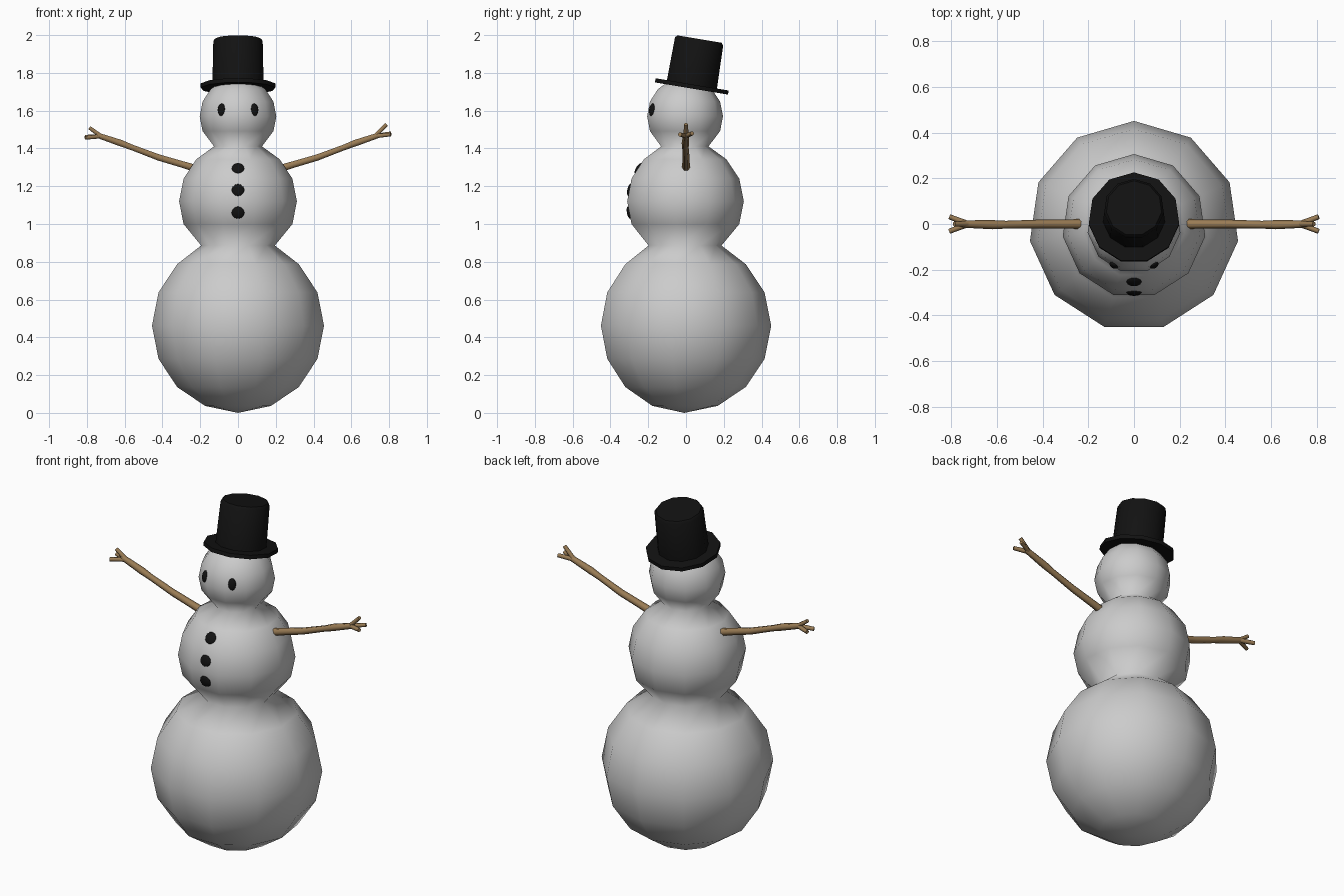
import bpy, bmesh
from math import sin, cos, pi, radians
from mathutils import Vector

if "Cube" in bpy.data.objects:
    bpy.data.objects.remove(bpy.data.objects["Cube"])


def material(name, rgb):
    m = bpy.data.materials.new(name)
    m.diffuse_color = (*rgb, 1)
    m.use_nodes = True
    m.node_tree.nodes["Principled BSDF"].inputs["Base Color"].default_value = m.diffuse_color
    return m


black = material("coal_black", (0.006, 0.006, 0.006))
brown = material("wood_brown", (0.32, 0.20, 0.09))


def add_mesh(name, bm, mat=None, sharp=pi):
    me = bpy.data.meshes.new(name)
    bm.to_mesh(me)
    bm.free()
    me.shade_smooth()
    me.set_sharp_from_angle(angle=sharp)
    if mat:
        me.materials.append(mat)
    ob = bpy.data.objects.new(name, me)
    bpy.context.collection.objects.link(ob)
    return ob


def lathe(name, profile, mat=None, sharp=pi, sides=11):
    """Revolve (radius, z) points around z, first vertex on +y."""
    bm = bmesh.new()
    vs = [bm.verts.new((0, r, z)) for r, z in profile]
    es = [bm.edges.new(p) for p in zip(vs, vs[1:])]
    bmesh.ops.spin(bm, geom=vs + es, cent=(0, 0, 0), axis=(0, 0, 1),
                   angle=2 * pi, steps=sides, use_merge=True)
    bmesh.ops.remove_doubles(bm, verts=bm.verts, dist=1e-5)
    bmesh.ops.recalc_face_normals(bm, faces=bm.faces)
    return add_mesh(name, bm, mat, sharp)


def ball(radius, z, first, last):
    """Points of a sphere profile, in eighths of a half circle."""
    return [(radius * sin(pi * i / 8), z - radius * cos(pi * i / 8))
            for i in range(first, last + 1)]


# three snowballs welded at the necks
profile = (ball(0.46, 0.462, 0, 6) + [(0.197, 0.886)]
           + ball(0.315, 1.12, 3, 6) + [(0.128, 1.411)]
           + ball(0.205, 1.57, 3, 8))
profile[0], profile[-1] = (0, 0.0), (0, 1.775)
body = lathe("snow_body", profile)
body.location.y = -0.009

# tilted top hat
hat = lathe("top_hat", [(0, 0), (0.2, 0), (0.2, 0.022), (0.137, 0.022),
                        (0.132, 0.252), (0.122, 0.265), (0, 0.265)],
            black, radians(40))
hat.location = (0, 0.025, 1.718)
hat.rotation_euler.x = radians(-9.5)


# coal eyes and buttons: flattened balls facing outward
def coal(name, loc, size, normal):
    bm = bmesh.new()
    bmesh.ops.create_uvsphere(bm, u_segments=12, v_segments=8, radius=1)
    ob = add_mesh(name, bm, black)
    ob.location, ob.scale = loc, size
    ob.rotation_euler = Vector(normal).to_track_quat('Z', 'Y').to_euler()


for side, s in (("left", -1), ("right", 1)):
    coal(side + "_eye", (s * 0.088, -0.18, 1.605), (0.021, 0.034, 0.013),
         (s * 0.45, -0.87, 0.15))
for i, (y, z, up) in enumerate([(-0.252, 1.295, 0.65), (-0.299, 1.18, 0.2),
                                (-0.301, 1.06, -0.2)]):
    coal(f"button_{i + 1}", (0, y, z), (0.034, 0.033, 0.012), (0, -1, up))


# stick arms with three twig fingers
def stick(name, paths):
    cu = bpy.data.curves.new(name, 'CURVE')
    cu.dimensions = '3D'
    cu.bevel_depth, cu.bevel_resolution, cu.use_fill_caps = 1, 1, True
    for path in paths:
        sp = cu.splines.new('POLY')
        sp.points.add(len(path) - 1)
        for p, (x, y, z, r) in zip(sp.points, path):
            p.co, p.radius = (x, y, z, 1), r
    cu.materials.append(brown)
    tmp = bpy.data.objects.new(name + "_curve", cu)
    me = bpy.data.meshes.new_from_object(tmp)
    bpy.data.objects.remove(tmp)
    bm = bmesh.new()
    bm.from_mesh(me)
    ob = add_mesh(name, bm, brown, radians(65))
    return ob


for side, s, drop in (("left", -1, 0.018), ("right", 1, 0)):
    arm = [(s * 0.21, 0, 1.29, 0.022), (s * 0.30, 0, 1.317, 0.02),
           (s * 0.42, 0, 1.352, 0.019), (s * 0.56, -0.003, 1.405, 0.017),
           (s * 0.62, -0.003, 1.428, 0.02), (s * 0.75, 0, 1.472, 0.016)]
    root = (s * 0.725, 0, 1.465, 0.013)
    tips = [(0.787, 0, 1.528), (0.808, 0.032, 1.48), (0.808, -0.032, 1.474)]
    fingers = [[root, (s * x, y, z - drop, 0.011)] for x, y, z in tips]
    stick(side + "_arm", [arm] + fingers)
